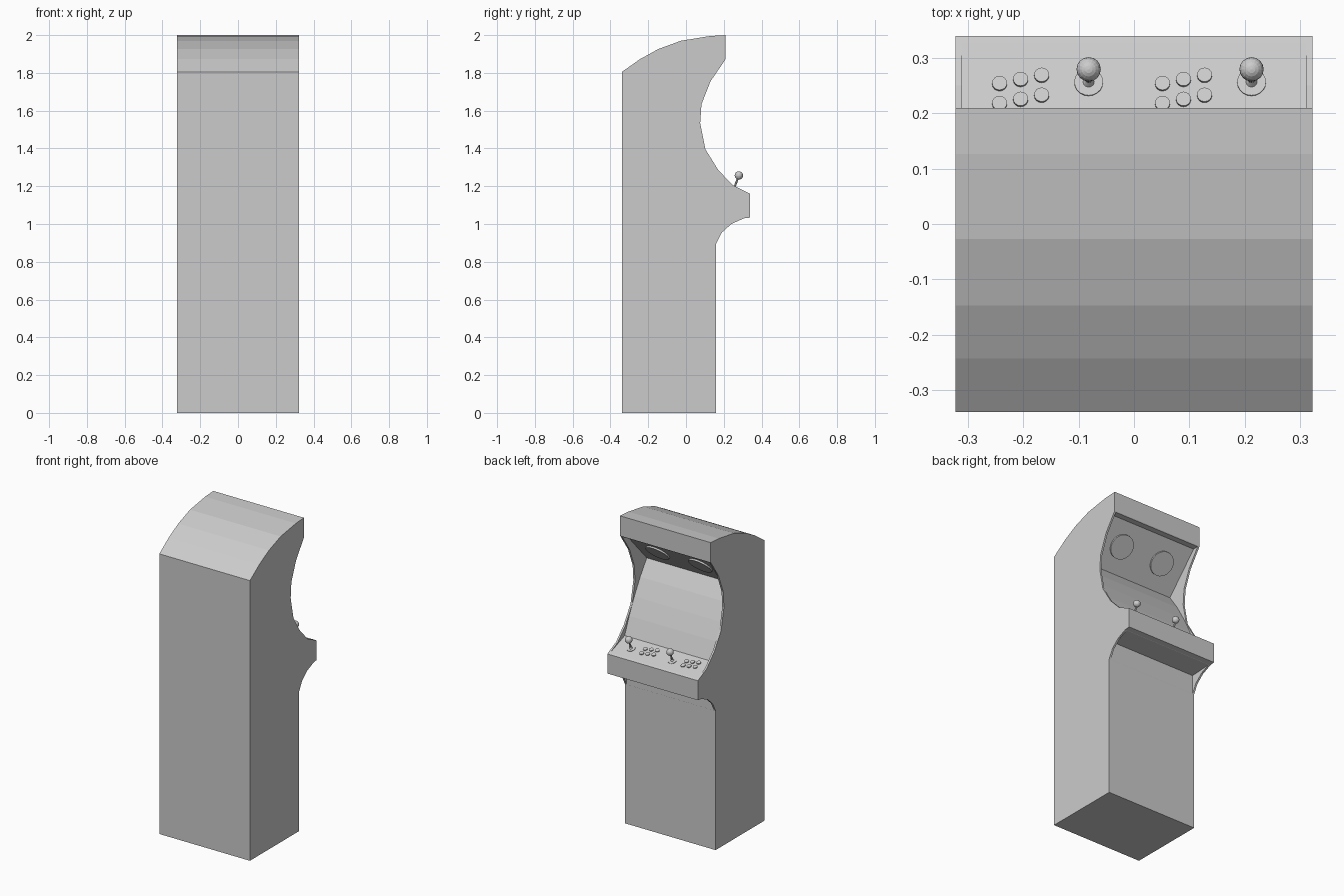
import bpy, bmesh
from mathutils import Vector

if "Cube" in bpy.data.objects:
    bpy.data.objects.remove(bpy.data.objects["Cube"])


def extrude_profile(name, profile, half_width):
    """Extrude a (y, z) outline symmetrically along x."""
    bm = bmesh.new()
    face = bm.faces.new([bm.verts.new((-half_width, y, z)) for y, z in profile])
    moved = bmesh.ops.extrude_face_region(bm, geom=[face])["geom"]
    bmesh.ops.translate(bm, vec=(2 * half_width, 0, 0),
                        verts=[v for v in moved if isinstance(v, bmesh.types.BMVert)])
    bmesh.ops.recalc_face_normals(bm, faces=bm.faces)
    mesh = bpy.data.meshes.new(name)
    bm.to_mesh(mesh)
    bm.free()
    obj = bpy.data.objects.new(name, mesh)
    bpy.context.collection.objects.link(obj)
    return obj


def disc(name, base, normal, radius, height, sides=20, top=None):
    """Cylinder (or cone) standing on base along normal."""
    base, n = Vector(base), Vector(normal).normalized()
    bpy.ops.mesh.primitive_cone_add(
        vertices=sides, radius1=radius, radius2=radius if top is None else top,
        depth=height, location=base + n * height / 2,
        rotation=n.to_track_quat('Z', 'Y').to_euler())
    bpy.context.object.name = name


def cut(obj, cutter):
    mod = obj.modifiers.new("cut", 'BOOLEAN')
    mod.operation, mod.solver, mod.object = 'DIFFERENCE', 'EXACT', cutter
    cutter.hide_render = True
    bpy.context.view_layer.objects.active = obj
    bpy.ops.object.modifier_apply(modifier=mod.name)
    bpy.data.objects.remove(cutter)


# Cabinet silhouette
cabinet = extrude_profile("cabinet", [
    (-.34, 0), (-.34, 1.805), (-.243, 1.873), (-.147, 1.926), (-.027, 1.97),
    (.127, 1.995), (.21, 2), (.21, 1.873), (.13, 1.756), (.082, 1.634),
    (.075, 1.533), (.103, 1.395), (.172, 1.284), (.25, 1.204), (.34, 1.16),
    (.34, 1.034), (.307, 1.03), (.24, 1.0), (.19, .955), (.16, .897), (.16, 0)], .323)

# Recess holding speaker panel, curved screen and control deck
cut(cabinet, extrude_profile("screen_recess", [
    (.5, 1.876), (.17, 1.867), (-.045, 1.635), (.022, 1.539), (.081, 1.436),
    (.134, 1.33), (.18, 1.22), (.327, 1.1664), (.5, 1.17)], .311))

# Hollow under the control deck
cut(cabinet, extrude_profile("under_deck_recess", [
    (.1605, .8), (.1605, 1.02), (.4, 1.035), (.4, .8)], .311))

# Speakers on the sloping panel
for x in (-.152, .152):
    disc("speaker", (x, .068, 1.757), (0, .73, -.683), .076, .01, 24)

# Control deck fittings
deck_normal = (0, .343, .94)


def deck(x, y):
    return Vector((x, y, 1.22 - .3646 * (y - .18)))


for px in (-.082, .2125):
    foot = deck(px, .256)
    n = Vector(deck_normal).normalized()
    disc("joystick_base", foot, n, .026, .003)
    disc("joystick_collar", foot, n, .012, .012, 12, .005)
    disc("joystick_shaft", foot, n, .0055, .07, 10)
    bpy.ops.mesh.primitive_uv_sphere_add(
        segments=16, ring_count=10, radius=.022, location=foot + n * .069)
    bpy.context.object.name = "joystick_ball"
    # Two staggered rows of three buttons beside each stick
    for col in range(3):
        for row in range(2):
            disc("button", deck(px - .161 + .038 * col, .217 + .0075 * col + .036 * row),
                 n, .0135, .006, 16)
